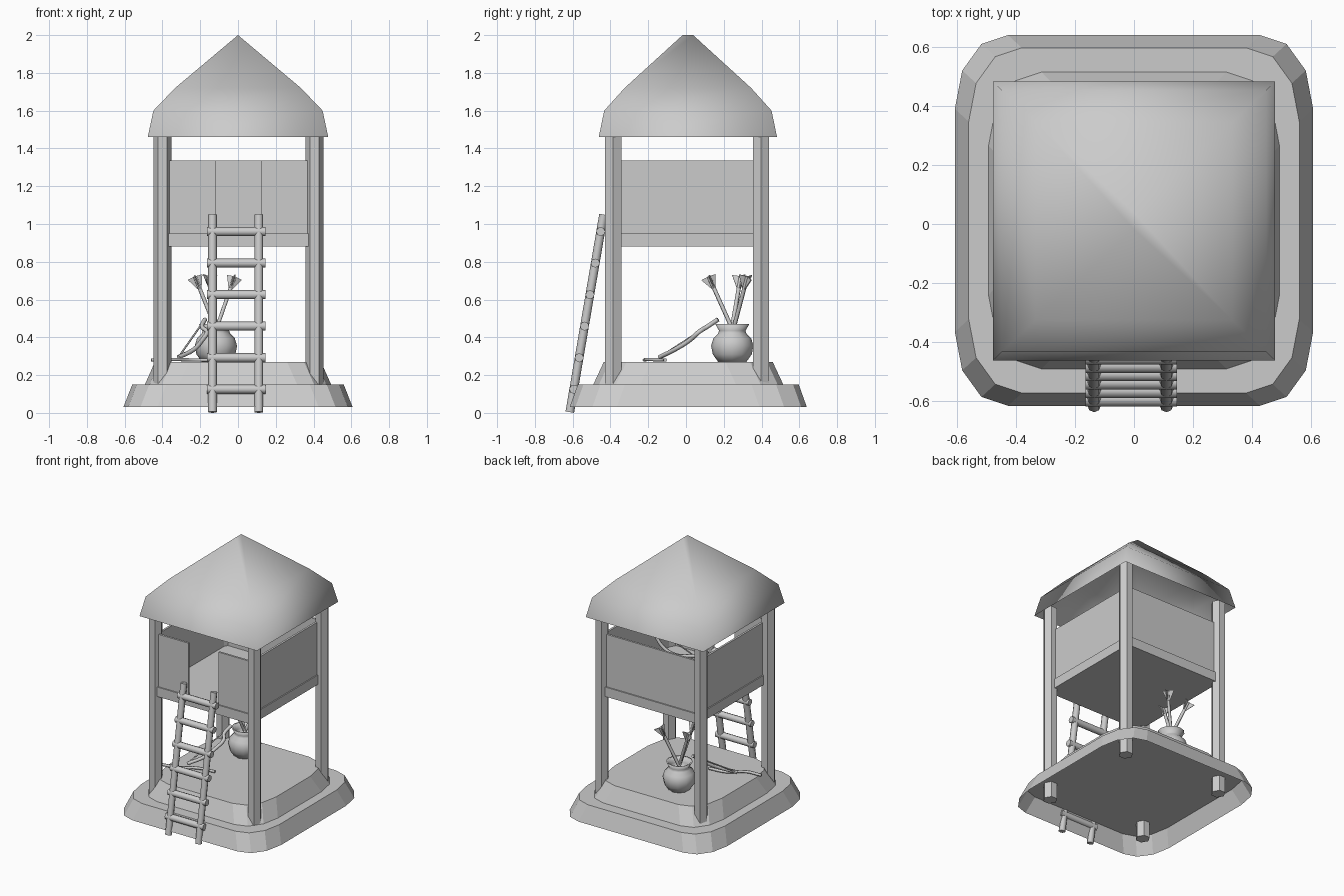
import bpy, bmesh, math
from mathutils import Vector, Matrix

cube = bpy.data.objects.get("Cube")
if cube:
    bpy.data.objects.remove(cube, do_unlink=True)

GREY = (0.6, 0.6, 0.6, 1)
mat = bpy.data.materials.new("plain grey")
mat.use_nodes = True
mat.diffuse_color = GREY
mat.node_tree.nodes["Principled BSDF"].inputs["Base Color"].default_value = GREY


def finish(name, bm, smooth=False):
    bmesh.ops.recalc_face_normals(bm, faces=bm.faces)
    mesh = bpy.data.meshes.new(name)
    bm.to_mesh(mesh)
    bm.free()
    mesh.materials.append(mat)
    ob = bpy.data.objects.new(name, mesh)
    bpy.context.collection.objects.link(ob)
    for p in mesh.polygons:
        p.use_smooth = smooth and len(p.vertices) < 5
    return ob


def loft(name, rings, cap_top=False, smooth=False):
    """Skin a list of equal-length closed rings."""
    bm = bmesh.new()
    rows = [[bm.verts.new(p) for p in ring] for ring in rings]
    for a, b in zip(rows, rows[1:]):
        n = len(a)
        for i in range(n):
            bm.faces.new((a[i], a[(i + 1) % n], b[(i + 1) % n], b[i]))
    if cap_top:
        bm.faces.new(rows[-1])
    bmesh.ops.remove_doubles(bm, verts=bm.verts, dist=0.0001)
    ob = finish(name, bm, smooth)
    # open shells: make sure the normals look outwards
    side = ob.data.polygons[0]
    if side.normal.x * side.center.x + side.normal.y * side.center.y < 0:
        ob.data.flip_normals()


def box(name, lo, hi):
    bm = bmesh.new()
    bmesh.ops.create_cube(bm, size=1)
    lo, hi = Vector(lo), Vector(hi)
    for v in bm.verts:
        v.co = Vector((v.co[i] * (hi[i] - lo[i]) + (hi[i] + lo[i]) / 2 for i in range(3)))
    finish(name, bm)


def rod(name, a, b, radius, sides=8, smooth=True):
    a, b = Vector(a), Vector(b)
    bm = bmesh.new()
    bmesh.ops.create_cone(bm, cap_ends=True, segments=sides, radius1=radius,
                          radius2=radius, depth=(b - a).length)
    turn = (b - a).to_track_quat('Z', 'Y').to_matrix().to_4x4()
    bm.transform(Matrix.Translation((a + b) / 2) @ turn)
    finish(name, bm, smooth)


def curve_rod(name, points, radius):
    cu = bpy.data.curves.new(name, 'CURVE')
    cu.dimensions = '3D'
    cu.bevel_depth = radius
    cu.bevel_resolution = 1
    cu.resolution_u = 4
    cu.use_fill_caps = True
    sp = cu.splines.new('BEZIER')
    sp.bezier_points.add(len(points) - 1)
    for bp, p in zip(sp.bezier_points, points):
        bp.co = p
        bp.handle_left_type = bp.handle_right_type = 'AUTO'
    cu.materials.append(mat)
    bpy.context.collection.objects.link(bpy.data.objects.new(name, cu))


# Stepped base: two open-bottomed rounded-square tiers
def base_ring(hx, hy, z):
    corner = [(hx, hy - 0.25), (hx - 0.025, hy - 0.12), (hx - 0.09, hy - 0.03), (hx - 0.18, hy)]
    pts = []
    for sx, sy in ((1, 1), (-1, 1), (-1, -1), (1, -1)):
        part = corner if sx * sy > 0 else corner[::-1]
        pts += [(sx * x, sy * y + 0.012, z) for x, y in part]
    return pts


loft("base_lower", [base_ring(0.607, 0.628, 0.03), base_ring(0.56, 0.585, 0.15)], cap_top=True)
loft("base_upper", [base_ring(0.493, 0.503, 0.15), base_ring(0.44, 0.447, 0.27)], cap_top=True)

# Corner posts, each a hexagon with a corner on the x axis
for side, x in (("right", -0.4), ("left", 0.405)):
    for end, y in (("front", -0.386), ("back", 0.397)):
        loft(f"post_{end}_{side}",
             [[(x + 0.048 * math.cos(k * math.pi / 3), y + 0.05 * math.sin(k * math.pi / 3), z)
               for k in range(6)] for z in (0.035, 1.5)], cap_top=True)
        bm = bmesh.new()
        bm.faces.new([bm.verts.new((x + 0.048 * math.cos(k * math.pi / 3),
                                    y + 0.05 * math.sin(k * math.pi / 3), 0.035))
                      for k in range(0, -6, -1)])
        finish(f"post_foot_{end}_{side}", bm)

# Raised room: floor slab and thin walls set slightly in, with a front doorway
box("room_floor", (-0.392, -0.415, 0.88), (0.402, 0.415, 0.95))
X0, X1, Y0, Y1, T, Z0, Z1 = -0.384, 0.394, -0.406, 0.406, 0.015, 0.95, 1.335
box("wall_back", (X0, Y1 - T, Z0), (X1, Y1, Z1))
box("wall_right", (X0, Y0, Z0), (X0 + T, Y1, Z1))
box("wall_left", (X1 - T, Y0, Z0), (X1, Y1, Z1))
box("wall_front_right", (X0, Y0, Z0), (-0.12, Y0 + T, Z1))
box("wall_front_left", (0.125, Y0, Z0), (X1, Y0 + T, Z1))

# Bell-shaped hollow roof with a very short ridge, softly shaded
loft("roof", [[(sx * hx, sy * hy + 0.01, z) for sx, sy in ((1, -1), (1, 1), (-1, 1), (-1, -1))]
              for z, hx, hy in ((1.46, 0.478, 0.472), (1.6, 0.448, 0.443),
                                (1.72, 0.333, 0.335), (2.0, 0.0, 0.028))], smooth=True)


# Ladder leaning on the doorway
def ladder_y(z):
    return -0.615 + 0.17 * z


for side, x in (("right", -0.135), ("left", 0.11)):
    rod(f"ladder_rail_{side}", (x, ladder_y(0), 0.004), (x, ladder_y(1.05), 1.05), 0.023)
for i in range(6):
    z = 0.125 + 0.167 * i
    rod(f"ladder_rung_{i + 1}", (-0.165, ladder_y(z), z), (0.145, ladder_y(z), z), 0.024)

# Clay pot
POT = Vector((-0.117, 0.245, 0))
profile = [(0.0, 0.27), (0.075, 0.27), (0.103, 0.31), (0.112, 0.355), (0.1, 0.395), (0.075, 0.42),
           (0.07, 0.435), (0.09, 0.47), (0.078, 0.468), (0.06, 0.435), (0.06, 0.4), (0.0, 0.39)]
bm = bmesh.new()
verts = [bm.verts.new((r, 0, z)) for r, z in profile]
edges = [bm.edges.new(pair) for pair in zip(verts, verts[1:])]
bmesh.ops.spin(bm, geom=verts + edges, axis=(0, 0, 1), cent=(0, 0, 0), steps=12, angle=math.tau)
bmesh.ops.remove_doubles(bm, verts=bm.verts, dist=0.0005)
bm.transform(Matrix.Translation(POT))
finish("pot", bm, smooth=True)


# Arrows with three flared vanes
def arrow(name, tail, tip):
    tail, tip = Vector(tail), Vector(tip)
    rod(f"{name}_shaft", tip, tail, 0.011, sides=6)
    bm = bmesh.new()
    for k in range(3):
        a = k * math.tau / 3 + 0.4
        out = Vector((math.cos(a), math.sin(a), 0))
        off = Vector((-out.y, out.x, 0)) * 0.003
        shape = [Vector((0, 0, -0.09)), out * 0.046, Vector((0, 0, 0))]
        lo = [bm.verts.new(p - off) for p in shape]
        hi = [bm.verts.new(p + off) for p in shape]
        bm.faces.new(lo)
        bm.faces.new(hi[::-1])
        for i in range(3):
            j = (i + 1) % 3
            bm.faces.new((lo[j], lo[i], hi[i], hi[j]))
    bm.transform(Matrix.Translation(tail) @ (tail - tip).to_track_quat('Z', 'Y').to_matrix().to_4x4())
    finish(f"{name}_vanes", bm)


arrow("arrow_right", (-0.228, 0.29, 0.722), (-0.1, 0.235, 0.4))
arrow("arrow_left", (-0.018, 0.325, 0.722), (-0.13, 0.24, 0.4))
arrow("arrow_front", (-0.155, 0.12, 0.722), (-0.115, 0.265, 0.4))

# Bow leaning on the pot, its string, and a stick on the ground
low, high = (-0.315, -0.14, 0.295), (-0.175, 0.17, 0.495)
curve_rod("bow", [low, (-0.235, -0.06, 0.335), (-0.19, 0.02, 0.385),
                  (-0.165, 0.07, 0.43), (-0.19, 0.11, 0.455), high], 0.012)
rod("bow_string", low, high, 0.005, sides=6)
curve_rod("ground_stick", [(-0.46, -0.22, 0.28), (-0.34, -0.2, 0.283), (-0.24, -0.13, 0.28),
                           (-0.11, -0.11, 0.28)], 0.01)

# Spare bow inside the room, leaning on the left wall
low, high = (0.14, -0.3, 0.965), (0.37, -0.16, 1.17)
curve_rod("spare_bow", [low, (0.24, -0.2, 0.99), (0.33, -0.16, 1.07), high], 0.012)
rod("spare_bow_string", low, high, 0.005, sides=6)
